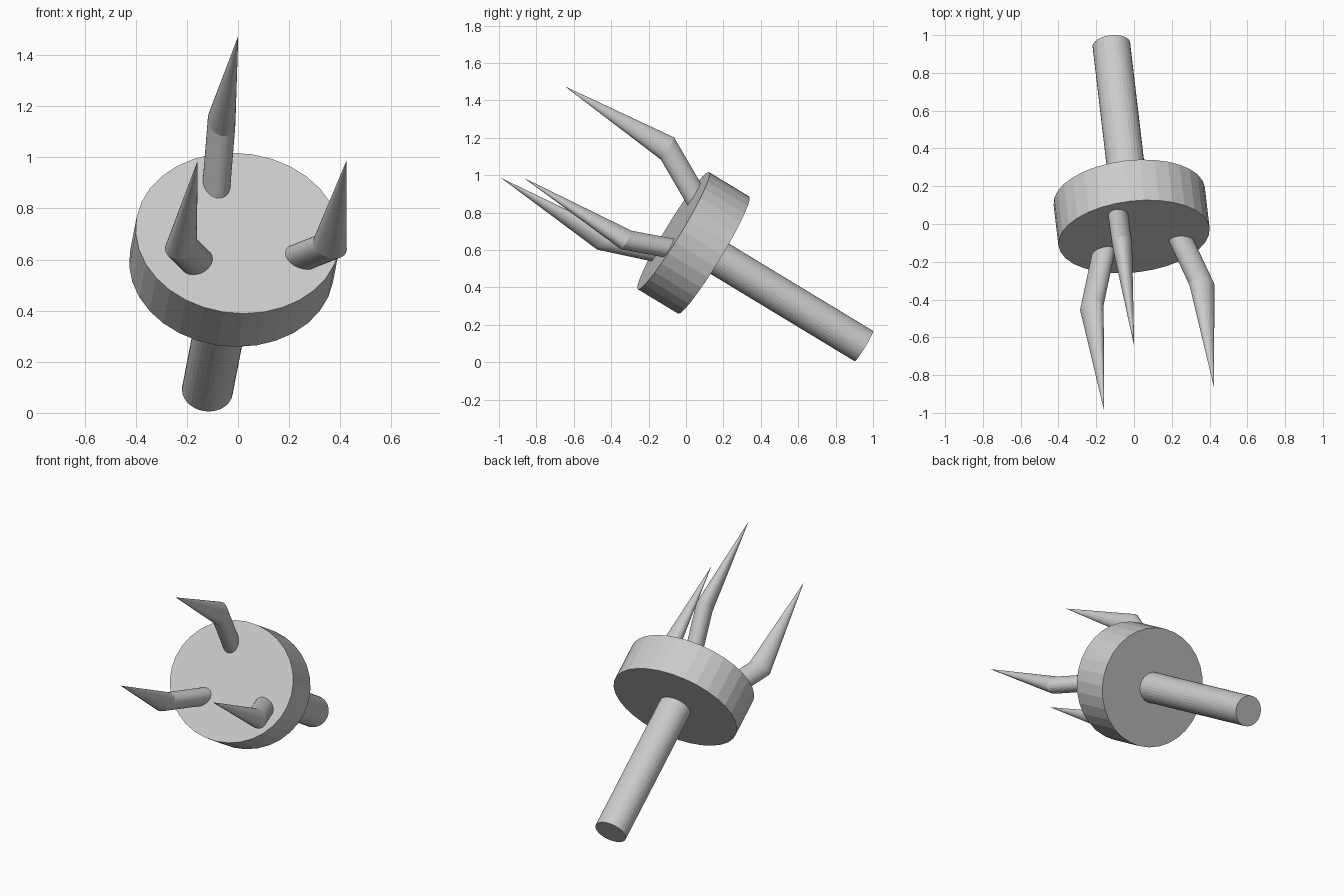
import bpy
import bmesh
from math import cos, sin, pi
from mathutils import Vector

if "Cube" in bpy.data.objects:
    bpy.data.objects.remove(bpy.data.objects["Cube"])

SIDES = 32
AXIS = Vector((0.1004, -0.851, 0.5155)).normalized()   # shaft towards prongs
U = AXIS.cross(Vector((0, 0, 1))).normalized()
if U.x < 0:
    U = -U
V = U.cross(AXIS)
if V.z < 0:
    V = -V
FACE = Vector((0, -0.067, 0.703))                      # centre of the disc's front face


def ring(bm, centre, r1, r2, d1=U, d2=V):
    return [bm.verts.new(centre + d1 * (r1 * cos(2 * pi * i / SIDES))
                         + d2 * (r2 * sin(2 * pi * i / SIDES))) for i in range(SIDES)]


def bridge(bm, a, b):
    for i in range(SIDES):
        j = (i + 1) % SIDES
        bm.faces.new((a[i], a[j], b[j], b[i]))


def finish(bm, name):
    bmesh.ops.recalc_face_normals(bm, faces=bm.faces)
    mesh = bpy.data.meshes.new(name)
    bm.to_mesh(mesh)
    bm.free()
    bpy.context.collection.objects.link(bpy.data.objects.new(name, mesh))


def cylinder(name, start, end, r1, r2):
    bm = bmesh.new()
    a, b = ring(bm, start, r1, r2), ring(bm, end, r1, r2)
    bridge(bm, a, b)
    bm.faces.new(a)
    bm.faces.new(b)
    finish(bm, name)


def prong(name, base, elbow, tip):
    # cross-section is longer along the radial direction of the disc
    base, elbow, tip = Vector(base), Vector(elbow), Vector(tip)
    out = elbow - FACE
    out = (out - AXIS * out.dot(AXIS)).normalized()
    side = AXIS.cross(out)
    base = base - (elbow - base) * 0.1                 # root sunk into the disc
    bm = bmesh.new()
    a = ring(bm, base, 0.07, 0.053, out, side)
    b = ring(bm, elbow, 0.07, 0.053, out, side)
    point = bm.verts.new(tip)
    bridge(bm, a, b)
    bm.faces.new(a)
    for i in range(SIDES):
        bm.faces.new((b[i], b[(i + 1) % SIDES], point))
    finish(bm, name)


# Disc and shaft, both slightly oval
back = FACE - AXIS * 0.252
cylinder("disc", back, FACE, 0.403, 0.367)
cylinder("shaft", FACE - AXIS * 1.195, back + AXIS * 0.02, 0.1, 0.095)

# Three bent, pointed prongs
prong("prong_top", (-0.084, 0.045, 0.895), (-0.064, -0.099, 1.1425), (0.001, -0.648, 1.475))
prong("prong_left", (-0.162, -0.153, 0.592), (-0.223, -0.441, 0.6535), (-0.158, -0.99, 0.986))
prong("prong_right", (0.252, -0.093, 0.611), (0.359, -0.319, 0.6535), (0.424, -0.868, 0.986))
